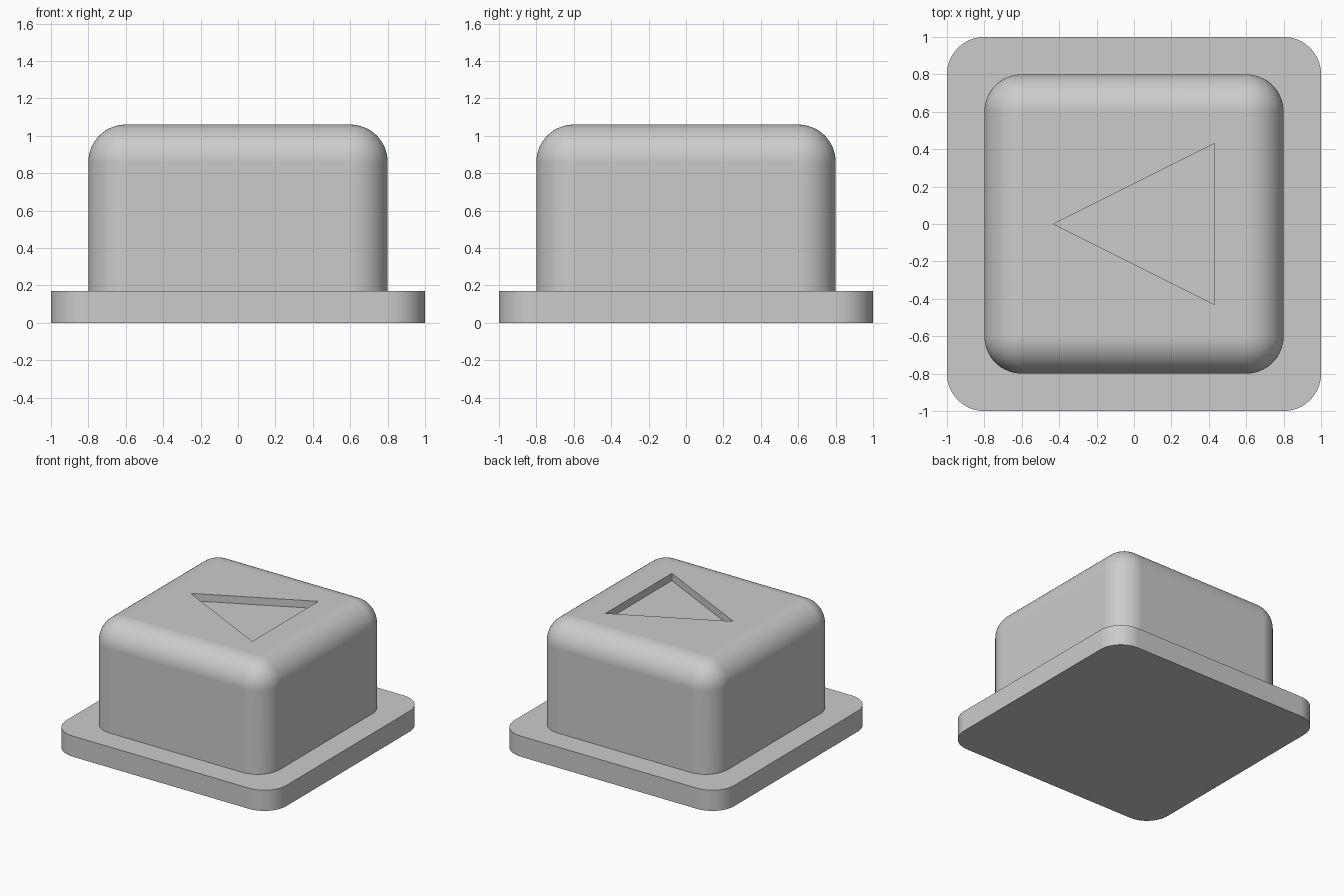
import bpy
import bmesh
import math

if "Cube" in bpy.data.objects:
    bpy.data.objects.remove(bpy.data.objects["Cube"], do_unlink=True)

BASE_TOP = 0.17
CAP_TOP = 1.06
RADIUS = 0.2
RECESS = 0.06

grey = bpy.data.materials.new("light grey")
grey.use_nodes = True
grey.diffuse_color = (0.6, 0.6, 0.6, 1)
grey.node_tree.nodes["Principled BSDF"].inputs["Base Color"].default_value = grey.diffuse_color


def add_object(name, bm):
    bmesh.ops.recalc_face_normals(bm, faces=bm.faces)
    mesh = bpy.data.meshes.new(name)
    bm.to_mesh(mesh)
    bm.free()
    obj = bpy.data.objects.new(name, mesh)
    bpy.context.collection.objects.link(obj)
    mesh.materials.append(grey)
    return obj


def select_only(obj):
    bpy.ops.object.select_all(action="DESELECT")
    obj.select_set(True)
    bpy.context.view_layer.objects.active = obj


def rounded_block(name, half, z0, z1, round_top):
    """Square block with rounded upright edges and, if asked, a rounded top rim."""
    bm = bmesh.new()
    bmesh.ops.create_cube(bm, size=1)
    for v in bm.verts:
        v.co = (v.co.x * 2 * half, v.co.y * 2 * half, z1 if v.co.z > 0 else z0)
    edges = []
    for e in bm.edges:
        a, b = (v.co.z for v in e.verts)
        upright = abs(a - b) > 0.01
        top_rim = min(a, b) > z1 - 0.01
        if upright or (round_top and top_rim):
            edges.append(e)
    bmesh.ops.bevel(bm, geom=edges, offset=RADIUS, offset_type="OFFSET",
                    segments=16, profile=0.5, affect="EDGES")
    return add_object(name, bm)


def finish(obj):
    select_only(obj)
    bpy.ops.object.shade_smooth_by_angle(angle=math.radians(30))
    weighted = obj.modifiers.new("flat face normals", "WEIGHTED_NORMAL")
    weighted.keep_sharp = True


# Base plate and button cap
base = rounded_block("base_plate", 1.0, 0, BASE_TOP, False)
cap = rounded_block("button_cap", 0.8, BASE_TOP, CAP_TOP, True)

# Triangular arrow recess pointing to -x, cut into the top of the cap
bm = bmesh.new()
corners = [(-0.43, 0), (0.43, -0.43), (0.43, 0.43)]
face = bm.faces.new([bm.verts.new((x, y, CAP_TOP - RECESS)) for x, y in corners])
walls = bmesh.ops.extrude_face_region(bm, geom=[face])["geom"]
bmesh.ops.translate(bm, vec=(0, 0, 2 * RECESS),
                    verts=[g for g in walls if isinstance(g, bmesh.types.BMVert)])
cutter = add_object("arrow_cutter", bm)
cutter.hide_render = True

cut = cap.modifiers.new("arrow recess", "BOOLEAN")
cut.operation = "DIFFERENCE"
cut.solver = "EXACT"
cut.object = cutter
select_only(cap)
bpy.ops.object.modifier_apply(modifier=cut.name)
bpy.data.objects.remove(cutter, do_unlink=True)

for part in (base, cap):
    finish(part)
